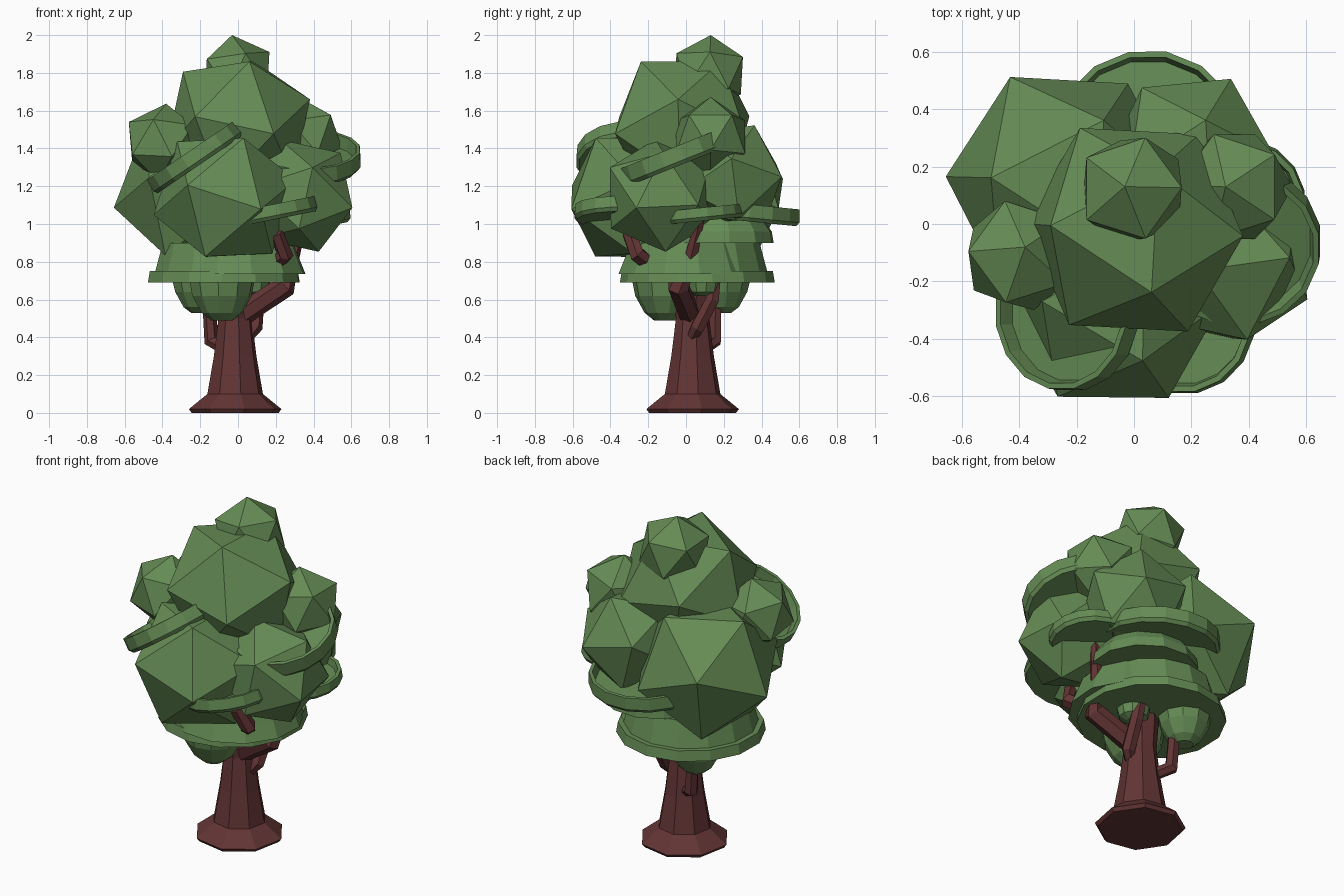
import bpy, bmesh
from math import cos, sin, pi
from mathutils import Vector, Matrix

if "Cube" in bpy.data.objects:
    bpy.data.objects.remove(bpy.data.objects["Cube"])


def material(name, rgb):
    m = bpy.data.materials.new(name)
    m.diffuse_color = (*rgb, 1)
    m.use_nodes = True
    m.node_tree.nodes["Principled BSDF"].inputs["Base Color"].default_value = m.diffuse_color
    return m


LEAF = material("leaf_green", (0.13, 0.26, 0.09))
BARK = material("bark_brown", (0.125, 0.035, 0.035))


def finish(name, bm, mat):
    bmesh.ops.recalc_face_normals(bm, faces=bm.faces)
    me = bpy.data.meshes.new(name)
    bm.to_mesh(me)
    bm.free()
    me.materials.append(mat)
    ob = bpy.data.objects.new(name, me)
    bpy.context.collection.objects.link(ob)
    return ob


def loft(name, sections, mat):
    """Skin a list of closed sections and cap both ends."""
    bm = bmesh.new()
    rings = [[bm.verts.new(p) for p in s] for s in sections]
    n = len(rings[0])
    for a, b in zip(rings, rings[1:]):
        for i in range(n):
            j = (i + 1) % n
            bm.faces.new((a[i], a[j], b[j], b[i]))
    bm.faces.new(rings[0])
    bm.faces.new(rings[-1])
    return finish(name, bm, mat)


def lathe(name, c, profile, n, mat, slope=(0, 0)):
    """Turned solid about an axis through c, tilted to the given x and y slope."""
    q = Vector((0, 0, 1)).rotation_difference(Vector((-slope[0], -slope[1], 1)))
    loft(name, [[Vector(c) + q @ Vector((r * cos(2 * pi * i / n + 0.2), r * sin(2 * pi * i / n + 0.2), z))
                 for i in range(n)] for r, z in profile], mat)


def leaf_cap(name, c, r, slope, h):
    """Shallow leaf dish with a raised rim, wedged into the canopy."""
    lathe(name, c, [(r - 0.015, -h / 2), (r, -h / 2 + 0.02), (r - 0.005, h / 2), (r - 0.025, h / 2),
                    (r - 0.035, -h / 2 + 0.03)], 16, LEAF, slope)


def branch(name, path, n=6):
    """Tapered tube through (x, y, z, radius) points."""
    pts = [Vector(p[:3]) for p in path]
    sections = []
    for k, p in enumerate(pts):
        d = pts[min(k + 1, len(pts) - 1)] - pts[max(k - 1, 0)]
        q = Vector((0, 0, 1)).rotation_difference(d)
        r = path[k][3]
        sections.append([p + q @ Vector((r * cos(2 * pi * i / n), r * sin(2 * pi * i / n), 0))
                         for i in range(n)])
    loft(name, sections, BARK)


def frame(a, b):
    a = Vector(a).normalized()
    c = a.cross(Vector(b)).normalized()
    return Matrix((a, c.cross(a), c)).transposed()


def clump(name, c, r, a, b):
    """Icosahedron with one corner toward a and its neighbour toward b."""
    bm = bmesh.new()
    bmesh.ops.create_icosphere(bm, subdivisions=1, radius=r)
    bm.verts.ensure_lookup_table()
    v = bm.verts[0]
    w = v.link_edges[0].other_vert(v)
    rot = frame(a, b) @ frame(v.co, w.co).transposed()
    bmesh.ops.transform(bm, matrix=Matrix.Translation(c) @ rot.to_4x4(), verts=bm.verts)
    finish(name, bm, LEAF)


# Trunk with flared root
lathe("trunk", (-0.015, 0.035, 0), [(0.235, 0), (0.25, 0.02), (0.15, 0.1), (0.115, 0.3),
                                    (0.09, 0.5), (0.1, 0.65), (0.1, 0.85)], 8, BARK)

# Branches
branch("branch_right", [(0.02, 0.02, 0.52, 0.06), (0.25, -0.04, 0.67, 0.06), (0.28, 0.02, 0.8, 0.04),
                        (0.35, 0.08, 1.05, 0.025)])
branch("branch_front_right", [(0.15, -0.12, 0.74, 0.045), (0.25, -0.26, 0.84, 0.045), (0.2, -0.3, 0.95, 0.04)])
branch("branch_side", [(0.05, 0.03, 0.4, 0.03), (0.09, 0.06, 0.45, 0.04), (0.1, 0.14, 0.6, 0.04),
                       (0.08, 0.16, 0.75, 0.03)])
branch("branch_back_left", [(-0.07, 0.09, 0.34, 0.035), (-0.14, 0.15, 0.38, 0.04), (-0.15, 0.155, 0.52, 0.035),
                            (-0.15, 0.16, 0.7, 0.03)])

# Large and small leaf clumps: centre, radius, two neighbouring corner directions
clumps = {
    "leaf_clump_upper": ((0, -0.02, 1.525), 0.405, (0.06, -0.215, 0.33), (-0.29, 0.02, 0.27)),
    "leaf_clump_front": ((-0.07, -0.275, 1.14), 0.388, (0.19, -0.33, -0.06), (-0.18, -0.305, 0.06)),
    "leaf_clump_back_left": ((-0.245, 0.145, 1.165), 0.42, (-1, 0.05, -0.19), (-0.43, 0.9, 0.19)),
    "leaf_clump_back_right": ((0.2, 0.235, 1.25), 0.305, (0.135, 0.265, 0), (0.05, 0.13, 0.29)),
    "leaf_clump_right": ((0.325, -0.135, 1.15), 0.315, (0.07, -0.27, 0.15), (0.28, -0.12, -0.07)),
    "leaf_clump_small_left": ((-0.4, -0.11, 1.43), 0.21, (0.02, 0.03, 0.21), (-0.17, 0.01, 0.08)),
    "leaf_clump_small_right": ((0.35, 0.13, 1.46), 0.215, (-0.03, 0, 0.21), (0.15, 0.115, 0.08)),
    "leaf_clump_crown": ((-0.005, 0.12, 1.795), 0.207, (-0.025, 0.01, 0.19), (0.045, 0.18, 0.08)),
}
for name, args in clumps.items():
    clump(name, *args)

# Stacked leaf skirts under the clumps
lathe("leaf_skirt_lower", (-0.075, 0.06, 0), [(0.41, 0.69), (0.4, 0.75), (0.37, 0.75), (0.33, 0.9)], 14, LEAF)
lathe("leaf_skirt_upper", (0, 0, 0), [(0.365, 0.735), (0.33, 0.82), (0.3, 0.9)], 12, LEAF)
lathe("leaf_skirt_back", (0.07, 0.17, 0), [(0.3, 0.9), (0.29, 0.96), (0.24, 1.03)], 12, LEAF)

# Rounded leaf bulbs hanging below the skirts
lathe("leaf_bulb_front", (-0.085, -0.11, 0), [(0.06, 0.49), (0.11, 0.53), (0.16, 0.62), (0.18, 0.72)], 10, LEAF)
lathe("leaf_bulb_back", (-0.2, 0.19, 0), [(0.05, 0.53), (0.09, 0.56), (0.135, 0.64), (0.155, 0.72)], 10, LEAF)
lathe("leaf_bulb_middle", (0.08, 0.09, 0), [(0.04, 0.62), (0.08, 0.64), (0.1, 0.72)], 10, LEAF)

# Tilted leaf caps wrapped around the canopy
leaf_cap("leaf_cap_back", (0.05, 0.27, 1.065), 0.34, (0, -0.1), 0.09)
leaf_cap("leaf_cap_right", (0.36, -0.07, 1.35), 0.295, (0, 0.4), 0.1)
leaf_cap("leaf_cap_front_left", (-0.23, -0.3, 1.35), 0.285, (0.68, 0), 0.09)
leaf_cap("leaf_cap_front", (0.17, -0.34, 1.06), 0.255, (0.2, 0), 0.08)
leaf_cap("leaf_cap_side", (0.37, 0.07, 1.05), 0.23, (0, 0.1), 0.07)
